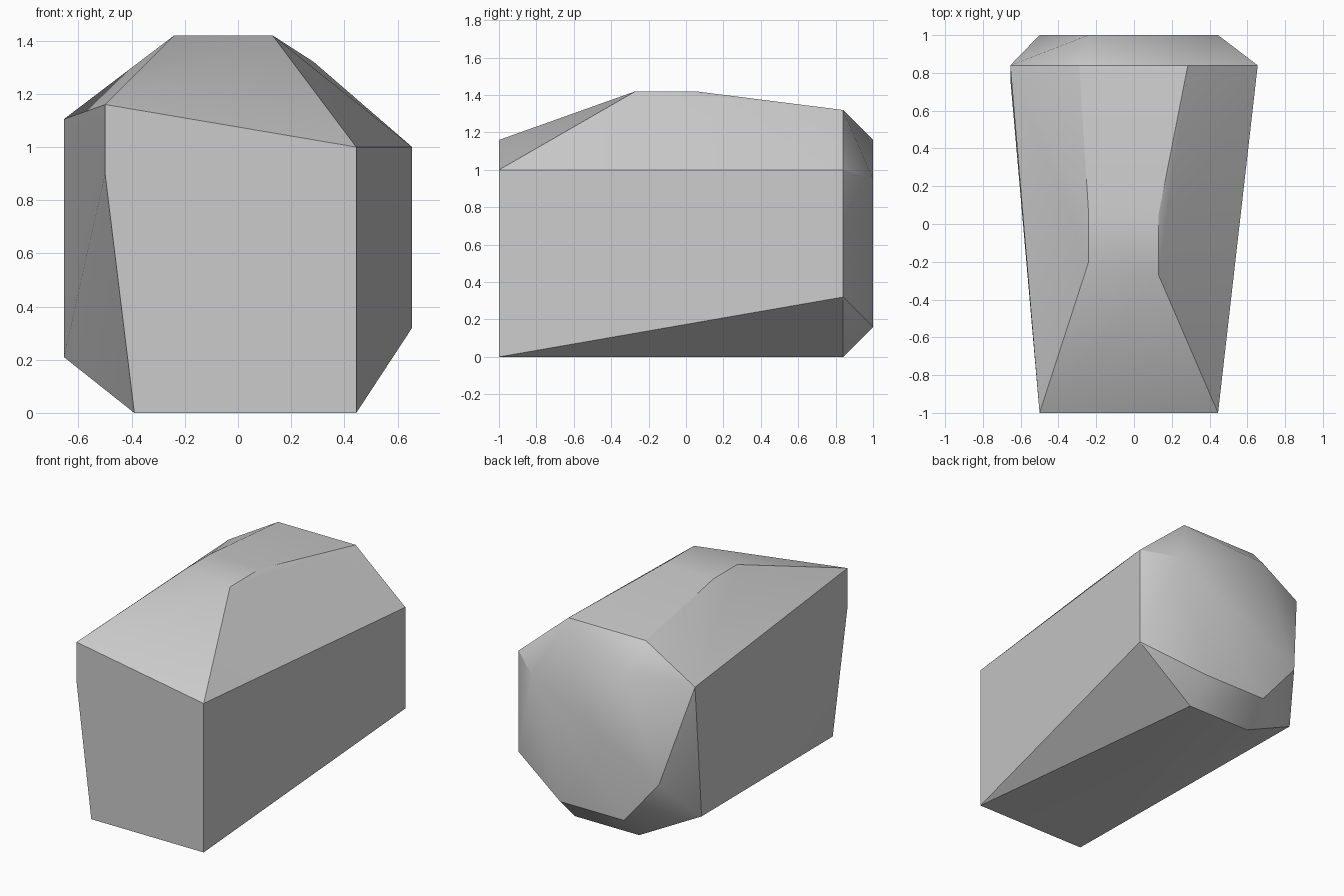
import bpy
import bmesh
from math import radians

# Remove the default cube
default_cube = bpy.data.objects.get("Cube")
if default_cube:
    bpy.data.objects.remove(default_cube, do_unlink=True)


def make_material(name, colour):
    material = bpy.data.materials.new(name)
    material.use_nodes = True
    material.diffuse_color = colour
    material.node_tree.nodes["Principled BSDF"].inputs["Base Color"].default_value = colour
    return material


def make_boulder(name, sections, material):
    """Wrap a tight faceted skin around outline corners given per depth."""
    bm = bmesh.new()
    for depth, outline in sections:
        for x, z in outline:
            bm.verts.new((x, depth, z))
    result = bmesh.ops.convex_hull(bm, input=bm.verts[:])
    loose = [v for v in bm.verts if not v.link_faces]
    bmesh.ops.delete(bm, geom=loose, context="VERTS")

    # Merge the coplanar triangles into clean flat facets
    bmesh.ops.dissolve_limit(bm, angle_limit=radians(1), verts=bm.verts[:], edges=bm.edges[:])
    bmesh.ops.recalc_face_normals(bm, faces=bm.faces[:])

    mesh = bpy.data.meshes.new(name)
    bm.to_mesh(mesh)
    bm.free()
    mesh.materials.append(material)
    boulder = bpy.data.objects.new(name, mesh)
    bpy.context.collection.objects.link(boulder)
    return boulder


# Corner outlines (x, z) from the front of the boulder to the back
front_end = [(-0.39, 0), (0.445, 0), (0.445, 1), (-0.5, 1.16), (-0.5, 0.9)]
ridge_right = [(0.13, 1.42)]
ridge_left = [(-0.24, 1.42)]
ridge_back = ridge_right + ridge_left
left_foot = [(-0.655, 0.21)]
shoulder = [
    (0.655, 0.32), (0.655, 1), (0.285, 1.32), (-0.29, 1.32),
    (-0.655, 1.105), (-0.24, 0), (0.235, 0),
]
back_end = [
    (0.445, 0.95), (-0.24, 1.16), (-0.5, 0.47), (-0.24, 0.16), (0.235, 0.16),
]

stone_grey = make_material("stone grey", (0.6, 0.6, 0.6, 1))
boulder = make_boulder(
    "boulder",
    [
        (-1, front_end),
        (-0.27, ridge_right),
        (-0.2, ridge_left),
        (0.05, ridge_back),
        (0.77, left_foot),
        (0.84, shoulder),
        (1, back_end),
    ],
    stone_grey,
)

# Blend the shallow facets and keep the strong edges crisp
bpy.ops.object.select_all(action="DESELECT")
boulder.select_set(True)
bpy.context.view_layer.objects.active = boulder
bpy.ops.object.shade_smooth_by_angle(angle=radians(30))
